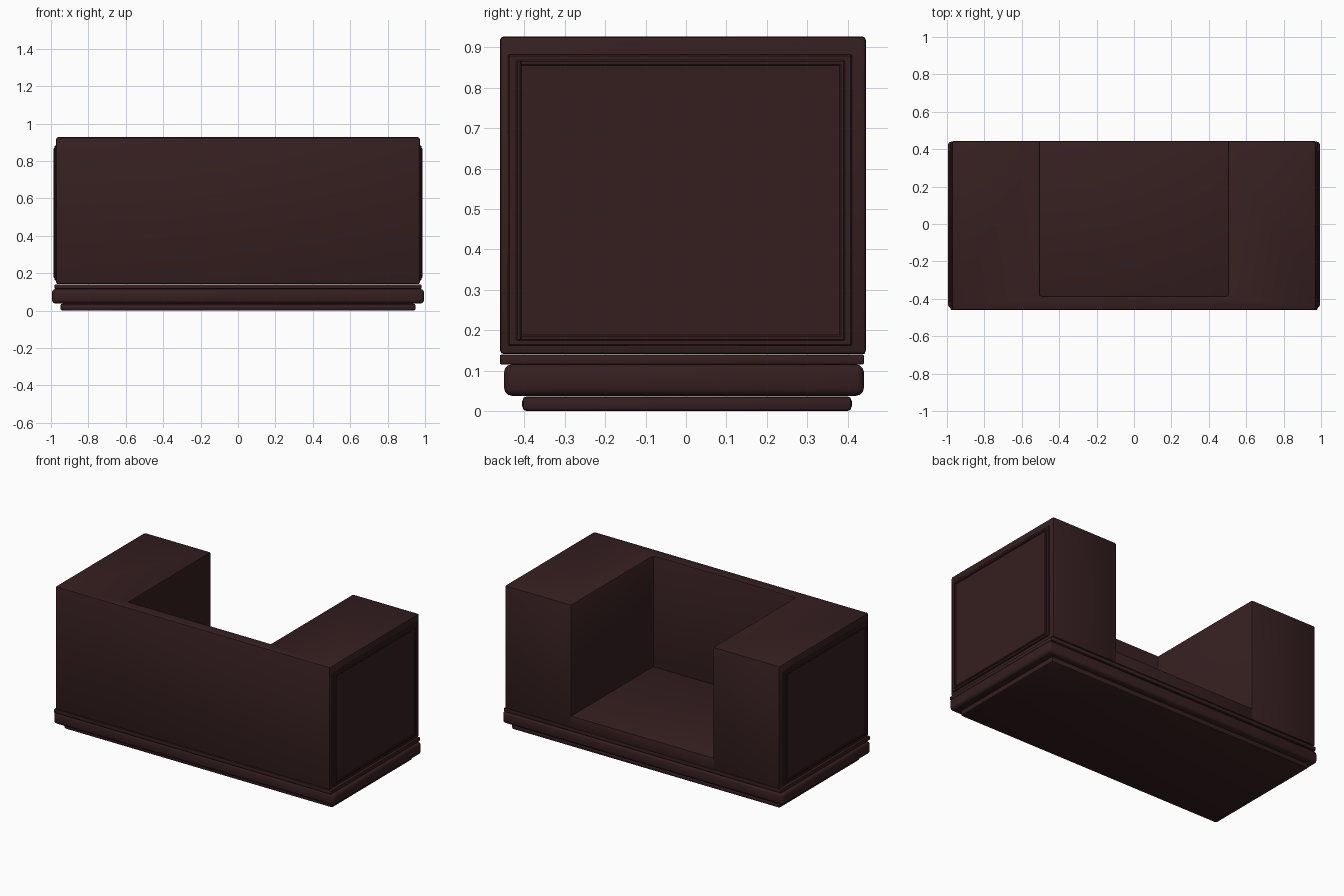
import bpy, bmesh

if "Cube" in bpy.data.objects:
    bpy.data.objects.remove(bpy.data.objects["Cube"])

wood = bpy.data.materials.new("dark brown wood")
wood.diffuse_color = (0.036, 0.0135, 0.0145, 1)
wood.use_nodes = True
wood.node_tree.nodes["Principled BSDF"].inputs["Base Color"].default_value = wood.diffuse_color


def prism(name, outline, z0, z1, bevel, segments=2):
    """Extrude a flat outline upwards and soften its edges."""
    bm = bmesh.new()
    face = bm.faces.new([bm.verts.new((x, y, z0)) for x, y in outline])
    ext = bmesh.ops.extrude_face_region(bm, geom=[face])
    top = [v for v in ext["geom"] if isinstance(v, bmesh.types.BMVert)]
    bmesh.ops.translate(bm, verts=top, vec=(0, 0, z1 - z0))
    bmesh.ops.recalc_face_normals(bm, faces=bm.faces)
    if bevel:
        bmesh.ops.bevel(bm, geom=bm.edges[:], offset=bevel, segments=segments,
                        profile=0.5, affect='EDGES', clamp_overlap=True)
    mesh = bpy.data.meshes.new(name)
    bm.to_mesh(mesh)
    bm.free()
    mesh.materials.append(wood)
    ob = bpy.data.objects.new(name, mesh)
    bpy.context.collection.objects.link(ob)
    bpy.ops.object.select_all(action='DESELECT')
    ob.select_set(True)
    bpy.context.view_layer.objects.active = ob
    bpy.ops.object.shade_smooth_by_angle()
    return ob


def box(name, x0, x1, y0, y1, z0, z1, bevel, segments=2):
    return prism(name, [(x0, y0), (x1, y0), (x1, y1), (x0, y1)], z0, z1, bevel, segments)


# Stepped base
box("plinth", -0.95, 0.95, -0.405, 0.41, 0, 0.037, 0.012)
box("base_slab", -0.995, 0.995, -0.45, 0.44, 0.038, 0.116, 0.02, 3)
box("bottom_board", -0.98, 0.98, -0.46, 0.44, 0.116, 0.14, 0.003)

# U-shaped desk body: front panel with two end cabinets, open at the back
prism("desk_body", [(-0.972, -0.46), (0.972, -0.46), (0.972, 0.445), (0.502, 0.445),
                    (0.502, -0.385), (-0.502, -0.385), (-0.502, 0.445), (-0.972, 0.445)],
      0.141, 0.927, 0.01)

# Raised floor of the knee space
box("knee_space_floor", -0.51, 0.51, -0.40, 0.443, 0.141, 0.216, 0.004)

# Raised end panels with a thin moulding
for side, label in ((-1, "left"), (1, "right")):
    def plate(name, y0, y1, z0, z1, x_out):
        a, b = sorted((side * 0.96, side * x_out))
        box(f"{label}_{name}", a, b, y0, y1, z0, z1, 0.003, 1)
    plate("end_panel", -0.44, 0.41, 0.162, 0.882, 0.98)
    plate("moulding_bottom", -0.41, 0.39, 0.175, 0.188, 0.986)
    plate("moulding_top", -0.41, 0.39, 0.855, 0.868, 0.986)
    plate("moulding_front", -0.42, -0.407, 0.175, 0.868, 0.986)
    plate("moulding_back", 0.38, 0.393, 0.175, 0.868, 0.986)
